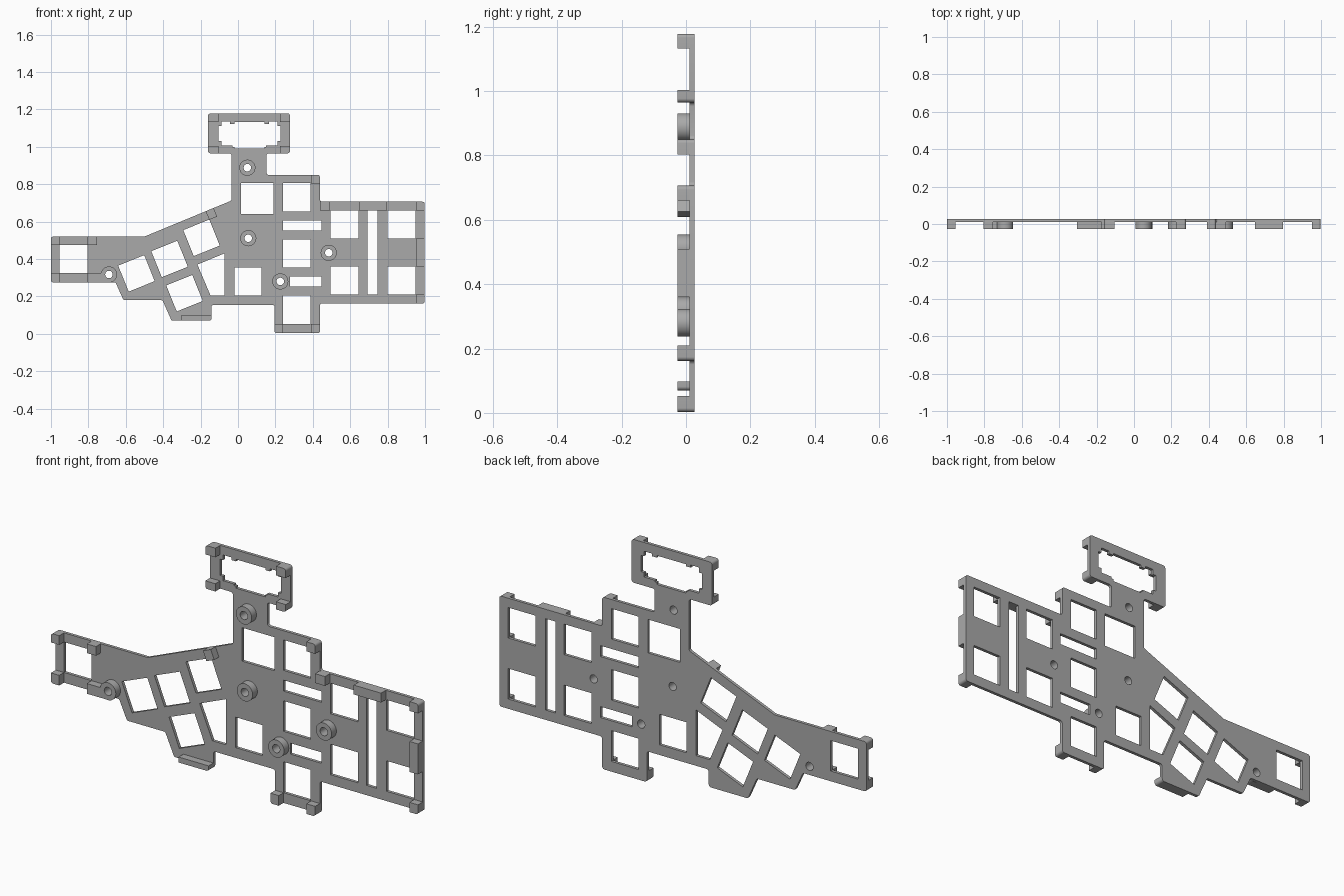
import bpy, math
from mathutils import Vector, Matrix

if "Cube" in bpy.data.objects:
    bpy.data.objects.remove(bpy.data.objects["Cube"])

FRONT, SEAT, BACK = -0.026, 0.011, 0.026   # standoff face, plate front, plate back

grey = bpy.data.materials.new("plain grey")
grey.diffuse_color = (0.4, 0.4, 0.4, 1)
grey.use_nodes = True
grey.node_tree.nodes["Principled BSDF"].inputs["Base Color"].default_value = grey.diffuse_color


def fillet(pts, radius, only=None):
    """Round the corners of a closed polygon."""
    out = []
    for i, p in enumerate(pts):
        if only is not None and i not in only:
            out.append(p)
            continue
        p = Vector(p)
        a = (Vector(pts[i - 1]) - p).normalized()
        b = (Vector(pts[(i + 1) % len(pts)]) - p).normalized()
        d = radius / math.tan(a.angle(b) / 2)
        s, e = p + a * d, p + b * d
        c = p + (a + b).normalized() * radius / math.sin(a.angle(b) / 2)
        for k in range(6):
            v = s.lerp(e, k / 5) - c
            out.append(tuple(c + v.normalized() * radius))
    return out


def rect(x0, x1, z0, z1):
    return [(x0, z0), (x1, z0), (x1, z1), (x0, z1)]


def turned(cx, cz, w, h, deg):
    m = Matrix.Rotation(math.radians(deg), 2)
    return [tuple(m @ Vector((x, z)) + Vector((cx, cz)))
            for x, z in rect(-w / 2, w / 2, -h / 2, h / 2)]


def circle(cx, cz, r, n=32):
    return [(cx + r * math.cos(2 * math.pi * i / n),
             cz + r * math.sin(2 * math.pi * i / n)) for i in range(n)]


def slab(name, loops, y0, y1):
    """Fill an outline with holes and give it thickness along y."""
    cu = bpy.data.curves.new(name, 'CURVE')
    cu.dimensions = '2D'
    cu.fill_mode = 'BOTH'
    cu.extrude = (y1 - y0) / 2
    for loop in loops:
        sp = cu.splines.new('POLY')
        sp.points.add(len(loop) - 1)
        for p, (x, z) in zip(sp.points, loop):
            p.co = (x, z, 0, 1)
        sp.use_cyclic_u = True
    tmp = bpy.data.objects.new(name + "_curve", cu)
    bpy.context.collection.objects.link(tmp)
    dg = bpy.context.evaluated_depsgraph_get()
    me = bpy.data.meshes.new_from_object(tmp.evaluated_get(dg))
    bpy.data.objects.remove(tmp)
    me.transform(Matrix.Translation((0, (y0 + y1) / 2, 0)) @ Matrix.Rotation(math.pi / 2, 4, 'X'))
    me.materials.clear()
    me.materials.append(grey)
    ob = bpy.data.objects.new(name, me)
    bpy.context.collection.objects.link(ob)
    bpy.context.view_layer.objects.active = ob
    ob.select_set(True)
    bpy.ops.object.shade_smooth_by_angle(angle=math.radians(30))
    ob.select_set(False)
    return ob


# Plate outline
outline = [(-1, 0.52), (-0.5, 0.52), (-0.035, 0.712), (-0.035, 0.965), (-0.16, 0.965),
           (-0.16, 1.178), (0.278, 1.178), (0.278, 0.965), (0.152, 0.965), (0.152, 0.85),
           (0.438, 0.85), (0.438, 0.706), (0.998, 0.706), (0.998, 0.162), (0.438, 0.162),
           (0.438, 0.003), (0.195, 0.003), (0.195, 0.155), (-0.142, 0.155), (-0.142, 0.07),
           (-0.355, 0.07), (-0.404, 0.18), (-0.612, 0.18), (-0.655, 0.275), (-1, 0.275)]

# Switch openings and slots
holes = [rect(-0.955, -0.805, 0.325, 0.475), rect(-0.02, 0.126, 0.205, 0.355),
         rect(0.015, 0.19, 0.64, 0.805), rect(0.24, 0.388, 0.655, 0.805),
         rect(0.24, 0.388, 0.355, 0.505), rect(0.24, 0.388, 0.053, 0.205),
         rect(0.24, 0.447, 0.553, 0.607), rect(0.277, 0.447, 0.253, 0.307),
         rect(0.693, 0.746, 0.21, 0.66),
         [(-0.217, 0.37), (-0.072, 0.43), (-0.072, 0.205), (-0.147, 0.205)]]
for x in (0.495, 0.80):
    for z in (0.21, 0.51):
        holes.append(rect(x, x + 0.15, z, z + 0.15))
for cx, cz in ((-0.543, 0.323), (-0.366, 0.40), (-0.195, 0.513), (-0.286, 0.217)):
    holes.append(turned(cx, cz, 0.15, 0.15, 22))

# Notched display window, half profile mirrored about its centre
half = [(0.08, 0.99), (0.08, 1.0), (0.09, 1.0), (0.09, 1.008), (0.15, 1.008), (0.15, 1.03),
        (0.166, 1.03), (0.166, 1.11), (0.15, 1.11), (0.15, 1.135), (0.105, 1.135),
        (0.105, 1.122), (0.08, 1.122), (0.08, 1.132)]
mid = 0.061
holes.append([(mid + x, z) for x, z in half] + [(mid - x, z) for x, z in reversed(half)])

# Screw positions
screws = [(0.05, 0.888), (0.055, 0.511), (0.485, 0.433), (0.226, 0.28), (-0.69, 0.317)]
bores = [circle(x, z, 0.02) for x, z in screws]
slab("plate", [fillet(outline, 0.012)] + holes + bores, SEAT, BACK)

# Round screw bosses
for i, (x, z) in enumerate(screws):
    slab(f"screw_boss_{i + 1}", [circle(x, z, 0.043), bores[i]], FRONT, SEAT)

# Standoff blocks: extents and which corners (0 = lower left, anticlockwise) are rounded
blocks = [(-1, -0.955, 0.475, 0.52, [3]), (-0.805, -0.755, 0.475, 0.52, []),
          (-1, -0.955, 0.275, 0.325, [0]), (-0.805, -0.725, 0.275, 0.325, []),
          (-0.16, -0.105, 1.133, 1.178, [3]), (0.225, 0.278, 1.133, 1.178, [2]),
          (-0.16, -0.105, 0.965, 1.003, [0]), (0.225, 0.278, 0.965, 1.003, [1]),
          (0.39, 0.438, 0.803, 0.85, [2]), (0.438, 0.492, 0.66, 0.706, []),
          (0.648, 0.797, 0.66, 0.706, []), (0.952, 0.998, 0.66, 0.706, [2]),
          (0.952, 0.998, 0.36, 0.51, []), (0.952, 0.998, 0.162, 0.21, [1]),
          (0.195, 0.24, 0.003, 0.053, [0]), (0.39, 0.438, 0.003, 0.053, [1]),
          (-0.305, -0.142, 0.07, 0.097, [1])]
for i, (x0, x1, z0, z1, round_at) in enumerate(blocks):
    slab(f"standoff_block_{i + 1}", [fillet(rect(x0, x1, z0, z1), 0.012, round_at)], FRONT, SEAT)
slab("slope_standoff", [turned(-0.142, 0.641, 0.046, 0.05, 22)], FRONT, SEAT)
# Web joining the left standoff to its screw boss
slab("boss_web", [[(-0.73, 0.275), (-0.69, 0.275), (-0.715, 0.318), (-0.73, 0.325)]], FRONT, SEAT)
